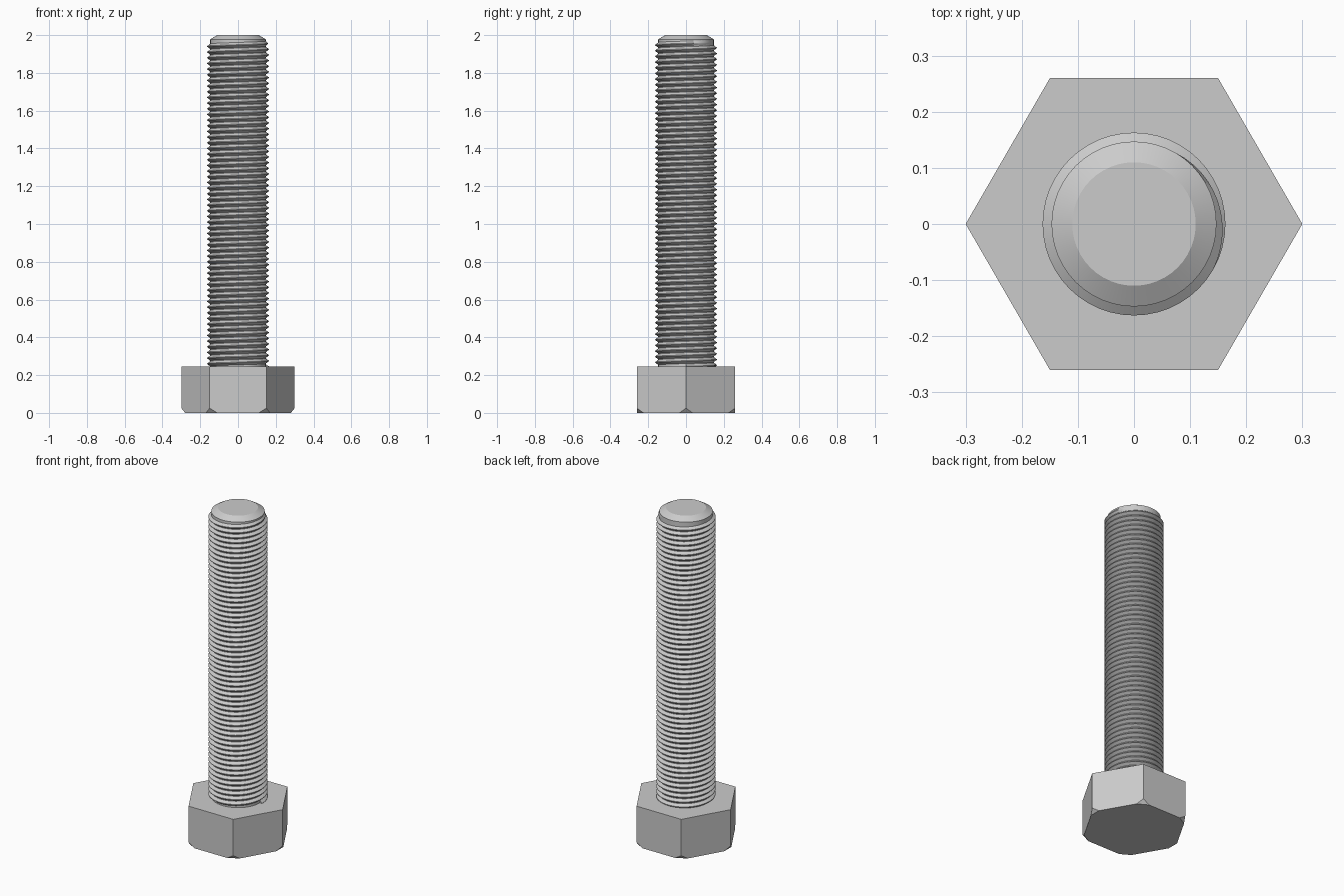
import bpy, bmesh
from math import sin, cos, radians, tau
from mathutils import Vector

cube = bpy.data.objects.get("Cube")
if cube:
    bpy.data.objects.remove(cube, do_unlink=True)

HEAD_R, HEAD_H, TOP = 0.30, 0.245, 2.0
ROOT, CREST, PITCH, SEG = 0.147, 0.163, 0.03, 48

steel = bpy.data.materials.new("steel grey")
steel.use_nodes = True
steel.diffuse_color = (0.6, 0.6, 0.6, 1)
steel.node_tree.nodes["Principled BSDF"].inputs["Base Color"].default_value = (0.6, 0.6, 0.6, 1)


def finish(bm, name, smooth=None):
    bmesh.ops.recalc_face_normals(bm, faces=bm.faces)
    mesh = bpy.data.meshes.new(name)
    bm.to_mesh(mesh)
    bm.free()
    mesh.materials.append(steel)
    obj = bpy.data.objects.new(name, mesh)
    bpy.context.collection.objects.link(obj)
    if smooth:
        bpy.ops.object.select_all(action='DESELECT')
        obj.select_set(True)
        bpy.context.view_layer.objects.active = obj
        bpy.ops.object.shade_smooth_by_angle(angle=radians(smooth))
    return obj


def polar(r, a, z):
    return Vector((r * cos(a), r * sin(a), z))


# Hexagonal head, its lower corners cut off at an angle
bm = bmesh.new()
base = bm.faces.new([bm.verts.new(polar(HEAD_R, tau * i / 6, 0)) for i in range(6)])
side = bmesh.ops.extrude_face_region(bm, geom=[base], use_keep_orig=True)["geom"]
bmesh.ops.translate(bm, vec=(0, 0, HEAD_H), verts=[v for v in side if isinstance(v, bmesh.types.BMVert)])
for i in range(6):
    a = tau * i / 6
    cut = bmesh.ops.bisect_plane(
        bm, geom=bm.verts[:] + bm.edges[:] + bm.faces[:], dist=1e-5,
        plane_co=polar(0.28, a, 0), plane_no=polar(0.025, a, -0.02).normalized(), clear_outer=True)
    rim = [e for e in cut["geom_cut"] if isinstance(e, bmesh.types.BMEdge)]
    bmesh.ops.holes_fill(bm, edges=rim, sides=0)
finish(bm, "hex_head")

# Shank core with a chamfered tip
bm = bmesh.new()
rings = [[bm.verts.new(polar(r, tau * i / SEG, z)) for i in range(SEG)]
         for r, z in ((ROOT, HEAD_H - 0.02), (ROOT, TOP - 0.022), (0.11, TOP))]
for low, high in zip(rings, rings[1:]):
    for i in range(SEG):
        j = (i + 1) % SEG
        bm.faces.new((low[i], low[j], high[j], high[i]))
bm.faces.new(rings[0])
bm.faces.new(rings[-1])
finish(bm, "shank", 25)

# Right-handed helical thread, fading out over the last part of a turn
bm = bmesh.new()
start, end = HEAD_H, TOP - 0.04
steps = int((end - start) / PITCH * SEG)
rows = []
for i in range(steps + 1):
    a, z = tau * i / SEG, start + PITCH * i / SEG
    fade = min(1, (steps - i) / (SEG * 0.25))
    r = ROOT + (CREST - ROOT) * fade
    profile = ((ROOT - 0.001, -0.48), (r, -0.06), (r, 0.06), (ROOT - 0.001, 0.48))
    rows.append([bm.verts.new(polar(pr, a, z + dz * PITCH)) for pr, dz in profile])
for a, b in zip(rows, rows[1:]):
    for k in range(3):
        bm.faces.new((a[k], b[k], b[k + 1], a[k + 1]))
bm.faces.new(rows[0])
finish(bm, "thread", 25)
